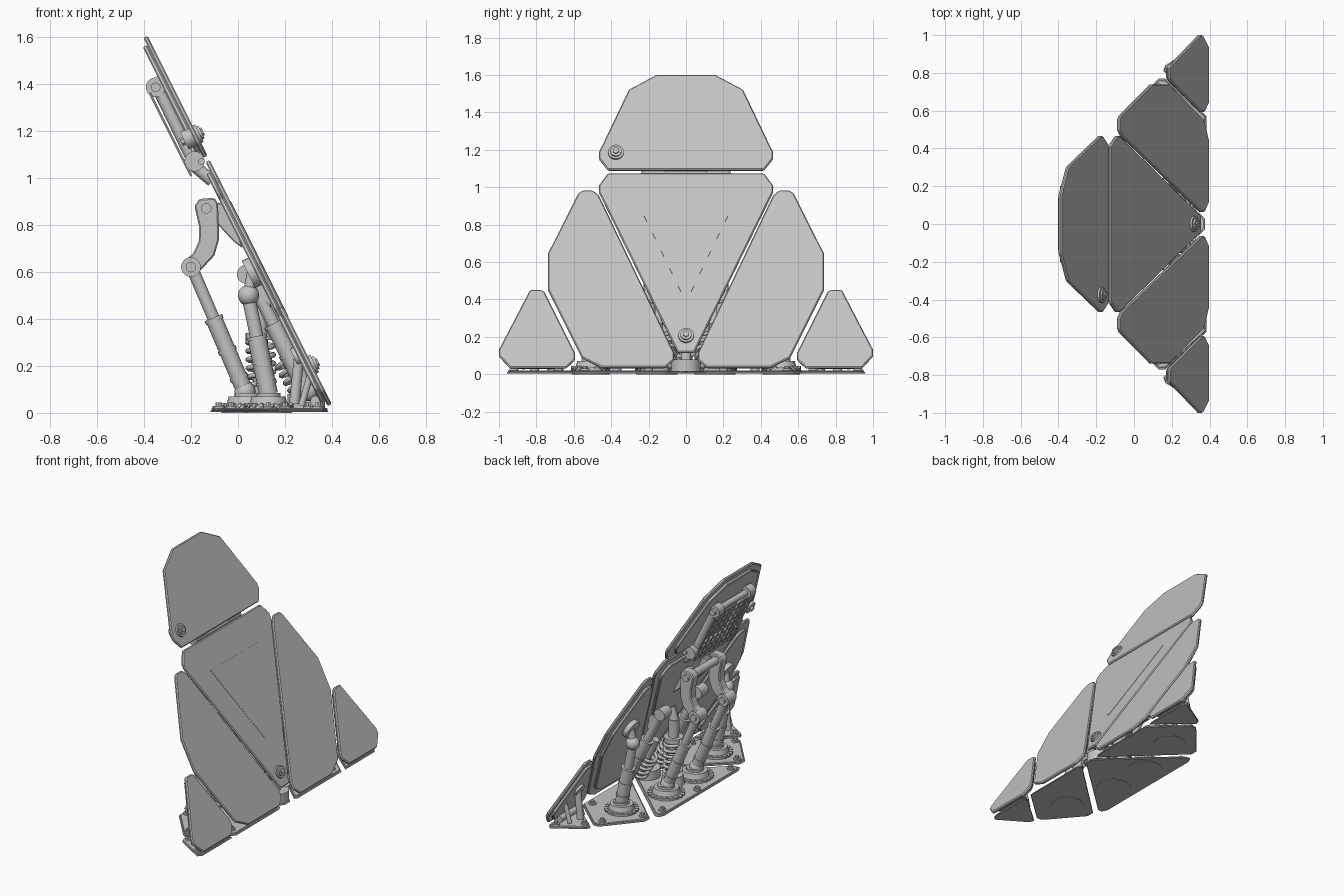
import bpy, bmesh, math
from mathutils import Vector

cube = bpy.data.objects.get("Cube")
if cube:
    bpy.data.objects.remove(cube, do_unlink=True)

metal = bpy.data.materials.new("grey metal")
metal.use_nodes = True
GREY = (0.55, 0.55, 0.55, 1)
metal.diffuse_color = GREY
metal.node_tree.nodes["Principled BSDF"].inputs["Base Color"].default_value = GREY

NORMAL = Vector((2, 0, 1)).normalized()   # outward direction of the leaning wall
UP = Vector((0, 0, 1))
SIDE = Vector((0, 1, 0))


def wall(y, z, depth=0.0):
    """Point on the leaning wall, sunk behind its outer face by depth."""
    return Vector((0.4 - 0.5 * (z - 0.035), y, z)) - NORMAL * depth


def add(name, bm, smooth=False, bevel=0):
    bmesh.ops.recalc_face_normals(bm, faces=bm.faces)
    mesh = bpy.data.meshes.new(name)
    bm.to_mesh(mesh)
    bm.free()
    ob = bpy.data.objects.new(name, mesh)
    bpy.context.collection.objects.link(ob)
    mesh.materials.append(metal)
    if bevel:
        mod = ob.modifiers.new("edge", 'BEVEL')
        mod.width, mod.segments, mod.limit_method = bevel, 1, 'ANGLE'
    if smooth:
        bpy.ops.object.select_all(action='DESELECT')
        ob.select_set(True)
        bpy.context.view_layer.objects.active = ob
        bpy.ops.object.shade_smooth_by_angle(angle=math.radians(35))
    return ob


def prism(name, pts, offset, bevel=0):
    bm = bmesh.new()
    face = bm.faces.new([bm.verts.new(p) for p in pts])
    res = bmesh.ops.extrude_face_region(bm, geom=[face])
    verts = [v for v in res["geom"] if isinstance(v, bmesh.types.BMVert)]
    bmesh.ops.translate(bm, verts=verts, vec=offset)
    return add(name, bm, bevel=bevel)


def rod(name, a, b, r, r2=None, sides=20):
    a, b = Vector(a), Vector(b)
    bm = bmesh.new()
    bmesh.ops.create_cone(bm, cap_ends=True, segments=sides, radius1=r,
                          radius2=r if r2 is None else r2, depth=(b - a).length)
    turn = (b - a).to_track_quat('Z', 'Y').to_matrix().to_4x4()
    turn.translation = (a + b) / 2
    bmesh.ops.transform(bm, matrix=turn, verts=bm.verts)
    return add(name, bm, smooth=sides > 8)


def ball(name, centre, r):
    bm = bmesh.new()
    bmesh.ops.create_uvsphere(bm, u_segments=16, v_segments=10, radius=r)
    bmesh.ops.translate(bm, verts=bm.verts, vec=centre)
    return add(name, bm, smooth=True)


def spring(name, a, b, r, turns, wire=0.011):
    a, b = Vector(a), Vector(b)
    turn = (b - a).to_track_quat('Z', 'Y')
    curve = bpy.data.curves.new(name, 'CURVE')
    curve.dimensions, curve.bevel_depth, curve.bevel_resolution = '3D', wire, 1
    n = turns * 16
    line = curve.splines.new('POLY')
    line.points.add(n)
    for i, p in enumerate(line.points):
        t = math.tau * turns * i / n
        q = a + turn @ Vector((r * math.cos(t), r * math.sin(t), (b - a).length * i / n))
        p.co = (*q, 1)
    curve.materials.append(metal)
    bpy.context.collection.objects.link(bpy.data.objects.new(name, curve))


def piston(name, a, b, r):
    """Strut with a thick sleeve, collars and a thinner upper rod."""
    a, b = Vector(a), Vector(b)
    rod(name + "_sleeve", a, a.lerp(b, 0.6), r)
    rod(name + "_rod", a, b, r * 0.72)
    for t in (0.1, 0.32, 0.57):
        rod(name + "_collar", a.lerp(b, t), a.lerp(b, t + 0.03), r * 1.12)


def panel(name, outline):
    """Outer armour sheet with a smaller backing sheet."""
    prism(name, [wall(y, z) for y, z in outline], -NORMAL * 0.02, 0.006)
    cy = (min(p[0] for p in outline) + max(p[0] for p in outline)) / 2
    cz = (min(p[1] for p in outline) + max(p[1] for p in outline)) / 2
    if name == "centre_panel":
        cz += 0.12
    back = [wall(cy + (y - cy) * 0.86, cz + (z - cz) * 0.88, 0.02) for y, z in outline]
    prism(name + "_backing", back, -NORMAL * 0.02, 0.005)


def mirrored(half):
    return half + [(-y, z) for y, z in reversed(half)]


# Armour panels
panel("top_panel", mirrored([(0.155, 1.604), (0.305, 1.524), (0.465, 1.19),
                             (0.465, 1.155), (0.417, 1.094)]))
panel("centre_panel", mirrored([(0.417, 1.076), (0.467, 1.01), (0.465, 0.975), (0.045, 0.12)]))
side_outline = [(0.497, 0.984), (0.556, 0.984), (0.578, 0.965), (0.738, 0.647), (0.738, 0.455),
                (0.556, 0.09), (0.449, 0.038), (0.112, 0.038), (0.064, 0.08),
                (0.064, 0.118), (0.465, 0.957)]
small_outline = [(0.77, 0.452), (0.834, 0.452), (1, 0.134), (1, 0.1), (0.94, 0.037),
                 (0.64, 0.037), (0.594, 0.08), (0.594, 0.118), (0.755, 0.44)]
for s in (1, -1):
    panel("side_panel", [(s * y, z) for y, z in side_outline])
    panel("small_panel", [(s * y, z) for y, z in small_outline])

# Thin triangular inlay
prism("triangle_inlay", [wall(y, z) for y, z in mirrored([(0.25, 0.9), (0.012, 0.41)])],
      NORMAL * 0.002)

# Panel bolts
for y, z in ((-0.375, 1.185), (0, 0.205)):
    rod("bolt_washer", wall(y, z, 0.06), wall(y, z, -0.012), 0.042)
    rod("bolt_collar", wall(y, z), wall(y, z, -0.022), 0.03)
    rod("bolt_head", wall(y, z, 0.075), wall(y, z, -0.03), 0.018, sides=6)


# Base plates with corner studs
def base(name, pts, studs):
    prism(name, [(x, y, 0.003) for x, y in pts], UP * 0.008, 0.003)
    cx = sum(p[0] for p in pts) / len(pts)
    cy = sum(p[1] for p in pts) / len(pts)
    prism(name + "_top", [(cx + (x - cx) * 0.96, cy + (y - cy) * 0.96, 0.011) for x, y in pts],
          UP * 0.009, 0.003)
    for x, y in studs:
        rod(name + "_stud", (x, y, 0.018), (x, y, 0.03), 0.024, sides=16)
        rod(name + "_stud_head", (x, y, 0.03), (x, y, 0.045), 0.013, sides=6)


centre_half = [(0.375, 0.03), (-0.07, 0.44), (-0.1, 0.44), (-0.118, 0.4)]
base("centre_base", centre_half + [(x, -y) for x, y in reversed(centre_half)],
     [(-0.08, 0.37), (-0.08, -0.37), (-0.085, 0)])
for s in (1, -1):
    base("side_base", [(x, s * y) for x, y in
         [(0.385, 0.1), (0.37, 0.075), (-0.07, 0.49), (-0.07, 0.54), (0.1, 0.74),
          (0.13, 0.77), (0.165, 0.77), (0.385, 0.57)]],
         [(-0.03, s * 0.51), (0.13, s * 0.72), (0.33, s * 0.54), (0.3, s * 0.2)])
    base("small_base", [(x, s * y) for x, y in
         [(0.155, 0.81), (0.18, 0.785), (0.385, 0.61), (0.385, 0.93), (0.36, 0.96), (0.165, 0.84)]],
         [(0.2, s * 0.81), (0.34, s * 0.68), (0.34, s * 0.92)])


# Round toothed sockets under the struts
def socket(x, y, r):
    rod("socket_foot", (x, y, 0), (x, y, 0.036), r)
    rod("socket_body", (x, y, 0.03), (x, y, 0.07), r * 0.82, r * 0.72)
    rod("socket_cap", (x, y, 0.07), (x, y, 0.085), r * 0.5)
    for i in range(20):
        a = math.tau * i / 20
        d = Vector((math.cos(a), math.sin(a), 0))
        c = Vector((x, y, 0.032))
        rod("socket_tooth", c + d * r * 0.85, c + d * r * 1.06, 0.011, sides=4)


bracket = [(-0.185, 0.88), (-0.165, 0.91), (-0.1, 0.915), (-0.085, 0.89), (-0.08, 0.74),
           (-0.1, 0.67), (-0.165, 0.6), (-0.2, 0.585), (-0.23, 0.61), (-0.23, 0.645),
           (-0.19, 0.68), (-0.167, 0.73), (-0.165, 0.79)]
for s in (1, -1):
    # Rear struts, knees and curved brackets
    y = s * 0.155
    socket(0.04, y, 0.11)
    ball("rear_strut_foot", (0.03, y, 0.09), 0.045)
    piston("rear_strut", (0.03, y, 0.09), (-0.195, y, 0.615), 0.036)
    rod("knee_drum", (-0.2, y - 0.045, 0.62), (-0.2, y + 0.045, 0.62), 0.042)
    rod("knee_pin", (-0.2, y - 0.058, 0.62), (-0.2, y + 0.058, 0.62), 0.022)
    prism("curved_bracket", [(x, y - 0.03, z) for x, z in bracket], SIDE * 0.06, 0.006)
    rod("shoulder_pin", (-0.135, y - 0.045, 0.87), (-0.135, y + 0.045, 0.87), 0.022)
    prism("bracket_wedge", [(x, y * 0.6 - 0.02, z) for x, z in
          [(-0.12, 0.9), (-0.13, 0.85), (-0.02, 0.73), (0.02, 0.7), (0, 0.77), (-0.06, 0.89)]],
          SIDE * 0.04, 0.004)
    # Inner struts lying close behind the wall
    y = s * 0.2
    ball("inner_strut_foot", (0.3, y, 0.09), 0.04)
    piston("inner_strut", (0.3, y, 0.08), (0.05, y, 0.58), 0.038)
    rod("inner_joint", (0.035, y - 0.04, 0.59), (0.035, y + 0.04, 0.59), 0.04)
    prism("inner_lug", [(x, y - 0.025, z) for x, z in
          [(0.01, 0.61), (0.04, 0.63), (0.12, 0.56), (0.14, 0.45), (0.06, 0.55)]], SIDE * 0.05)
    spring("inner_spring", (0.29, y * 0.5, 0.06), (0.2, y * 0.5, 0.22), 0.045, 5)
    rod("inner_spring_core", (0.29, y * 0.5, 0.05), (0.16, y * 0.5, 0.34), 0.025)
    # Side struts
    y = s * 0.51
    socket(0.13, y, 0.1)
    piston("side_strut", (0.13, y, 0.08), (0.045, y, 0.49), 0.04)
    ball("side_strut_ball", (0.045, y, 0.5), 0.045)
    rod("side_strut_neck", (0.045, y, 0.5), wall(y, 0.62, 0.05), 0.025)
    rod("side_mount", wall(y, 0.62, 0.07), wall(y, 0.62, 0.03), 0.065)
    # Struts and hinge of the small panels
    y = s * 0.8
    rod("small_strut", (0.24, y, 0.04), wall(y, 0.26, 0.03), 0.022)
    rod("small_hinge", (0.33, y - 0.1, 0.05), (0.33, y + 0.1, 0.05), 0.022)
    for k in (-0.07, 0.07):
        rod("small_brace", (0.27, y + k, 0.03), wall(y + k, 0.17, 0.03), 0.014)
    rod("small_mount", wall(y, 0.26, 0.055), wall(y, 0.26, 0.03), 0.04)
    # Hinge arms behind the top panel
    y = s * 0.17
    rod("top_arm", (-0.345, y, 1.39), (-0.19, y, 1.07), 0.026)
    rod("top_arm_drum", (-0.35, y - 0.03, 1.385), (-0.35, y + 0.03, 1.385), 0.042)
    rod("top_arm_lug", (-0.35, y, 1.42), wall(y, 1.42, 0.03), 0.03)
    rod("hinge_drum", (-0.185, y - 0.06, 1.07), (-0.185, y + 0.06, 1.07), 0.043)
    rod("hinge_lug", (-0.185, y, 1.05), wall(y, 1.0, 0.03), 0.026)
    rod("hinge_lug", (-0.185, y, 1.08), wall(y, 1.15, 0.03), 0.026)

# Cross bars
for name, x, z, r in (("shoulder_bar", -0.135, 0.87, 0.026), ("top_bar", -0.35, 1.385, 0.02),
                      ("hinge_bar", -0.185, 1.07, 0.02)):
    rod(name, (x, -0.22 if r < 0.025 else -0.16, z), (x, 0.22 if r < 0.025 else 0.16, z), r)
rod("gap_bar", wall(-0.24, 1.085, 0.035), wall(0.24, 1.085, 0.035), 0.014)

# Wire lattice behind the top panel
low, high = Vector((-0.2, 0, 1.01)), Vector((-0.375, 0, 1.36))
for i in range(9):
    y = -0.2 + 0.05 * i
    rod("lattice_rail", low + SIDE * y, high + SIDE * y, 0.005, sides=6)
    p = low.lerp(high, i / 8)
    rod("lattice_rung", p - SIDE * 0.2, p + SIDE * 0.2, 0.005, sides=6)

# Central post with spring and front pivot
rod("post_foot", (0.1, 0, 0.018), (0.1, 0, 0.08), 0.075, 0.065)
rod("post", (0.1, 0, 0.08), (0.09, 0, 0.46), 0.034)
spring("post_spring", (0.1, 0, 0.09), (0.095, 0, 0.31), 0.055, 6)
rod("post_cap", (0.094, 0, 0.31), (0.094, 0, 0.34), 0.062)
rod("post_link", (0.09, 0, 0.45), wall(0, 0.55, 0.03), 0.03)
rod("front_pivot", (0.29, 0, 0.015), (0.29, 0, 0.08), 0.08)
rod("front_pivot_pin", (0.29, -0.1, 0.05), (0.29, 0.1, 0.05), 0.02)
rod("front_pivot_link", (0.29, 0, 0.07), wall(0, 0.205, 0.04), 0.028)
